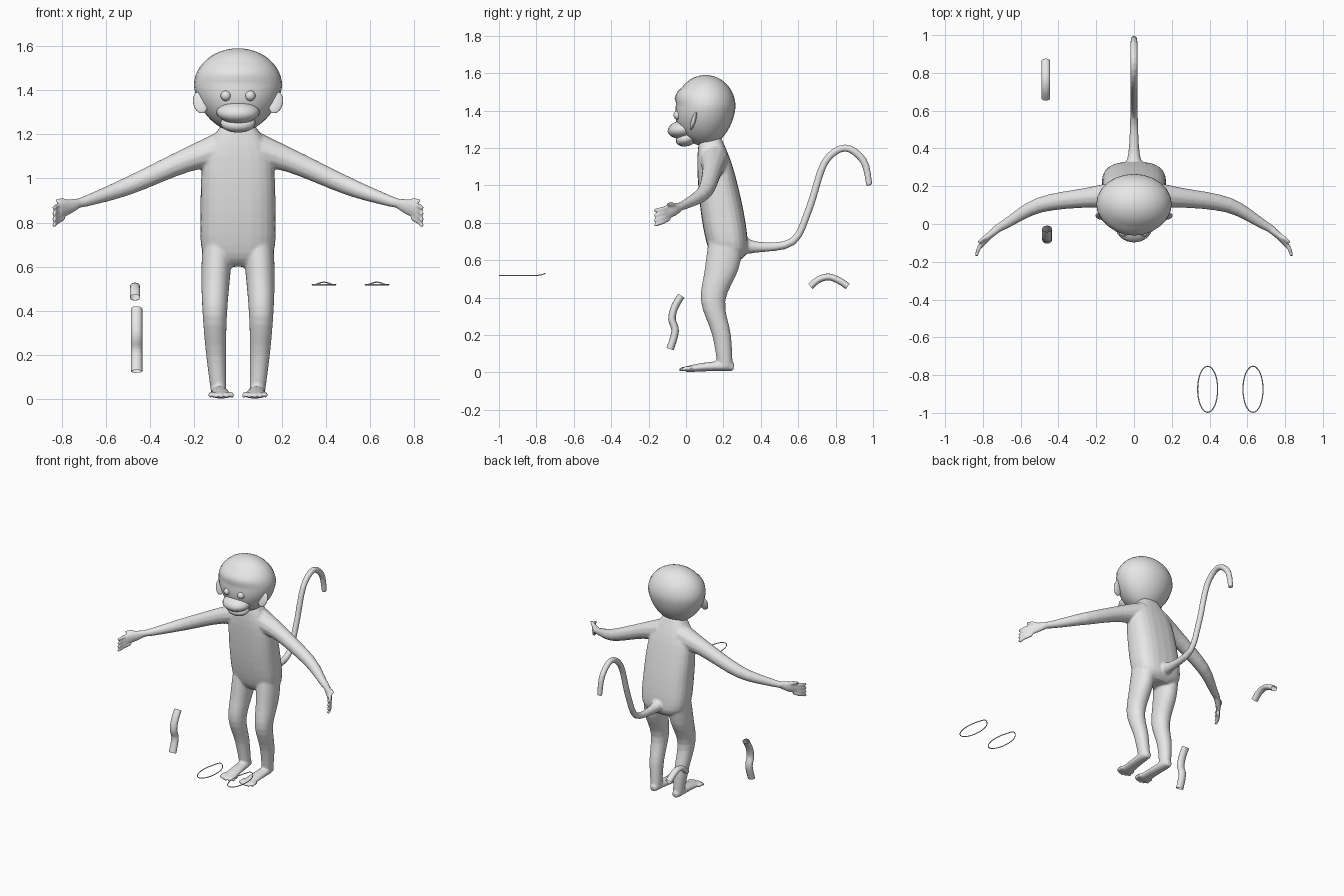
import bpy, bmesh, math
from mathutils import Vector

cube = bpy.data.objects.get("Cube")
if cube:
    bpy.data.objects.remove(cube, do_unlink=True)

colour = (.8, .8, .8, 1)
grey = bpy.data.materials.new("plain_grey")
grey.use_nodes = True
grey.diffuse_color = colour
grey.node_tree.nodes["Principled BSDF"].inputs["Base Color"].default_value = colour

UP = Vector((0, 0, 1))
ACROSS = Vector((1, 0, 0))


def finish(name, bm):
    bmesh.ops.recalc_face_normals(bm, faces=bm.faces)
    mesh = bpy.data.meshes.new(name)
    bm.to_mesh(mesh)
    bm.free()
    mesh.materials.append(grey)
    for face in mesh.polygons:
        face.use_smooth = True
    ob = bpy.data.objects.new(name, mesh)
    bpy.context.collection.objects.link(ob)
    return ob


def spline(points, steps):
    """Smooth curve through points with any number of values."""
    pts = [Vector(p) for p in points]
    pts = [pts[0]] + pts + [pts[-1]]
    out = []
    for a, b, c, d in zip(pts, pts[1:], pts[2:], pts[3:]):
        for k in range(steps):
            t = k / steps
            start, end = (c - a) / 2, (d - b) / 2
            bend = (c - b) * 3 - start * 2 - end
            twist = (b - c) * 2 + start + end
            out.append(b + start * t + bend * t ** 2 + twist * t ** 3)
    return out + [pts[-1]]


def skin(bm, rings, caps=True):
    """Bridge equal rings of points into a tube."""
    loops = [[bm.verts.new(p) for p in ring] for ring in rings]
    for a, b in zip(loops, loops[1:]):
        for i in range(len(a)):
            bm.faces.new((a[i - 1], a[i], b[i], b[i - 1]))
    if caps:
        bm.faces.new(loops[0])
        bm.faces.new(loops[-1])


def circle(count):
    angles = [math.tau * i / count for i in range(count)]
    return [(math.cos(a), math.sin(a)) for a in angles]


def stack(bm, sections, centre, power):
    """Level rounded sections given as height, half width, front and back."""
    rings = []
    for z, width, front, back in spline(sections, 4):
        ring = []
        for c, s in circle(24):
            across = math.copysign(abs(c) ** (2 / power), c) * width
            along = math.copysign(abs(s) ** (2 / power), s) * (back - front) / 2
            ring.append((centre(z) + across, (front + back) / 2 + along, z))
        rings.append(ring)
    skin(bm, rings)


def tube(bm, path, up=UP, flat=(1, 1), steps=4, sides=12, caps=True):
    """Oval tube along x, y, z, radius; flat is the height ratio at each end."""
    path = spline(path, steps)
    rings = []
    last = len(path) - 1
    for k, p in enumerate(path):
        t = (path[min(k + 1, last)].xyz - path[max(k - 1, 0)].xyz).normalized()
        side = up.cross(t).normalized() * p.w
        rise = t.cross(side) * (flat[0] + (flat[1] - flat[0]) * k / last)
        rings.append([p.xyz + side * c + rise * s for c, s in circle(sides)])
    skin(bm, rings, caps)


def ball(name, centre, size, lean=0, turn=0):
    bm = bmesh.new()
    bmesh.ops.create_uvsphere(bm, u_segments=16, v_segments=10, radius=1)
    ob = finish(name, bm)
    ob.location, ob.scale = centre, size
    ob.rotation_euler = (lean, turn, 0)


# Torso
bm = bmesh.new()
stack(bm, [(.6, .08, .17, .29), (.66, .16, .12, .33), (.85, .17, .08, .31),
           (1.1, .155, .06, .25), (1.25, .07, .07, .19)], lambda z: 0, 2.7)

# Tail
tail = [(.27, .69, .06), (.38, .67, .03), (.57, .7, .021), (.66, .88, .02),
        (.74, 1.12, .02), (.85, 1.2, .02), (.95, 1.13, .02), (.98, 1, .017)]
tube(bm, [(0, y, z, r) for y, z, r in tail], up=ACROSS)

for s in (-1, 1):
    # Legs, bowed out a little at the knee
    stack(bm, [(.7, .07, .12, .31), (.55, .065, .1, .28), (.38, .055, .08, .21),
               (.2, .045, .14, .24), (.03, .035, .17, .25)],
          lambda z: s * (.085 + .02 * math.sin(z * 4)), 2.1)

    # Feet and splayed toes
    tube(bm, [(s * .087, .255, .028, .022), (s * .087, .2, .035, .036),
              (s * .08, .08, .027, .042), (s * .076, 0, .016, .048)], flat=(1, .3))
    for i in range(5):
        root, tip = .033 + i * .022, .026 + i * .025
        reach = -.02 - .017 * math.sin(i * .8)
        tube(bm, [(s * root, .03, .019, .013), (s * root, 0, .021, .013),
                  (s * tip, reach, .013, .01)], sides=8)

    # Arms
    tube(bm, [(s * .07, .15, 1.135, .08), (s * .24, .14, 1.08, .054),
              (s * .5, .1, .965, .041), (s * .68, 0, .9, .026),
              (s * .74, -.035, .885, .02)])

    # Palms, fingers and thumbs
    tube(bm, [(s * .72, -.025, .89, .02), (s * .77, -.065, .87, .019),
              (s * .81, -.115, .852, .013)], flat=(1, 2.7))
    for i in range(4):
        z = .884 - i * .021
        drop = .018 + i * .006
        tube(bm, [(s * .79, -.09, z, .012), (s * .82, -.125, z - drop / 2, .012),
                  (s * .835, -.17, z - drop, .009)], sides=8)
    tube(bm, [(s * .765, -.06, .885, .014), (s * .795, -.075, .9, .012),
              (s * .825, -.1, .9, .008)], sides=8)

# Fuse the limbs into one smooth body
body = finish("body", bm)
fuse = body.modifiers.new("fuse", "REMESH")
fuse.mode, fuse.voxel_size, fuse.use_smooth_shade = "VOXEL", .007, True
soften = body.modifiers.new("soften", "SMOOTH")
soften.factor, soften.iterations = .5, 4

# Head: a ball tapered to the jaw, with a full face and a brow step
bm = bmesh.new()
bmesh.ops.create_uvsphere(bm, u_segments=24, v_segments=24, radius=1)
for v in bm.verts:
    x, y, z = v.co
    low = max(0, -z)
    depth = .16 * (1 - .12 * low)
    if y < 0:
        depth *= 1 + .3 * low
        if .25 < z < .55:
            depth += .012
    v.co = (x * .2 * (1 - .12 * low), .105 + y * depth, 1.42 + z * (.21 if z < 0 else .17))
finish("head", bm)

# Muzzle and chin
ball("muzzle", (0, -.015, 1.3), (.098, .084, .05), lean=.15)
ball("chin", (0, .005, 1.25), (.08, .062, .04), lean=.3)

# Eyes and ears
for side, s in (("right", -1), ("left", 1)):
    ball(side + "_eye", (s * .055, -.043, 1.375), (.024, .024, .024))
    ball(side + "_ear", (s * .17, .04, 1.345), (.034, .012, .052), lean=-.3, turn=s * .2)

# Loose bent pieces beside the figure
long_path = [(-.025, .41), (-.06, .35), (-.075, .285), (-.058, .22), (-.085, .125)]
short_path = [(.665, .46), (.71, .497), (.765, .51), (.82, .49), (.865, .46)]
for name, x, path, radius in (("loose_long_piece", -.46, long_path, .02),
                              ("loose_short_piece", -.467, short_path, .018)):
    bm = bmesh.new()
    tube(bm, [(x, y, z, radius) for y, z in path], up=ACROSS, flat=(1.3, 1.3), caps=False)
    finish(name, bm)

# Thin oval rings lying in front, each lifted at its back edge
for name, x in (("inner_oval_ring", .39), ("outer_oval_ring", .63)):
    bm = bmesh.new()
    oval = circle(32)
    tube(bm, [(x + c * .053, -.875 + s * .122, .518 + .012 * max(0, s) ** 6, .003)
              for c, s in oval + oval[:1]], steps=1, sides=6, caps=False)
    finish(name, bm)
